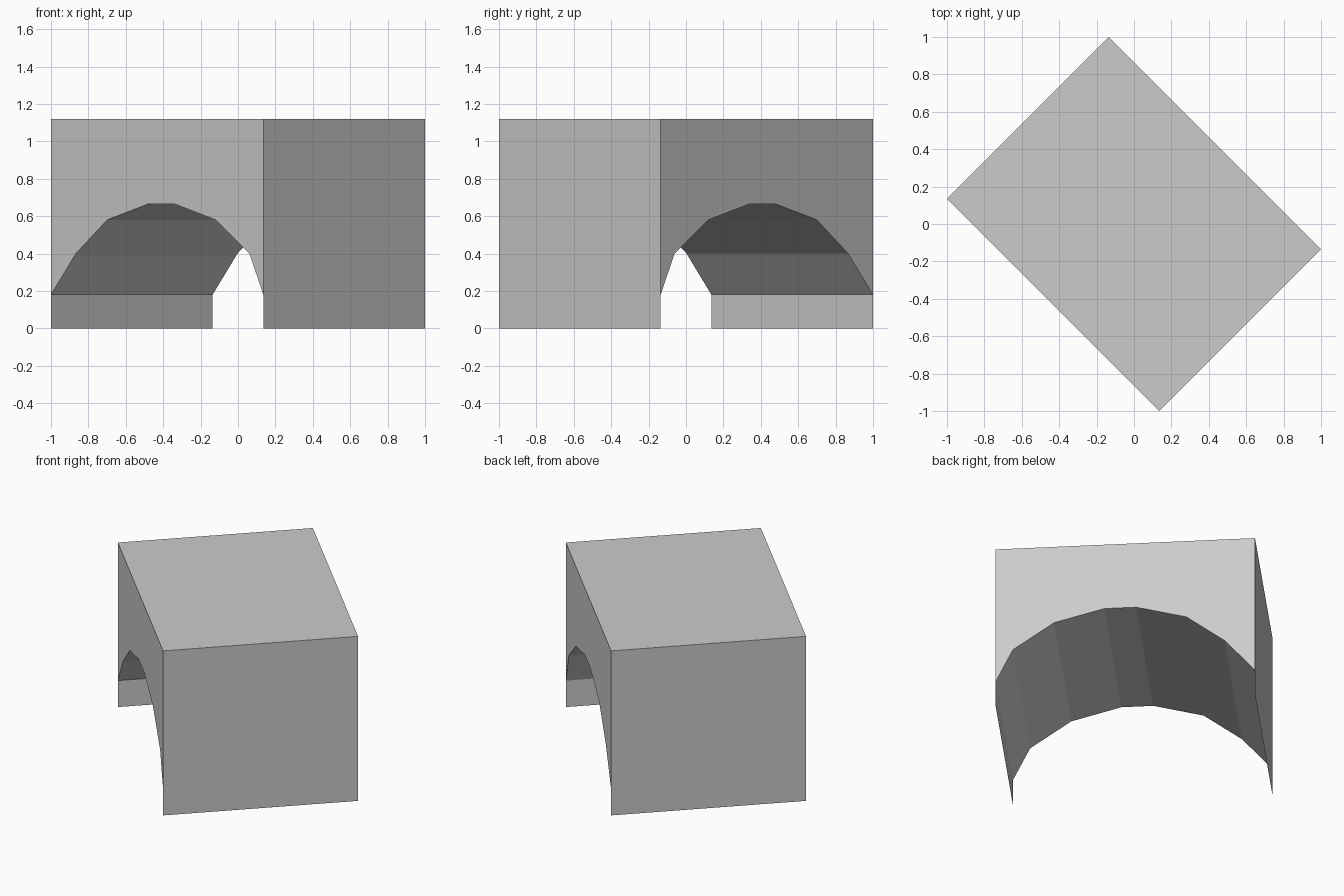
import bpy
import bmesh
from math import radians
from mathutils import Matrix

cube = bpy.data.objects.get("Cube")
if cube:
    bpy.data.objects.remove(cube, do_unlink=True)

HALF_LENGTH, HALF_DEPTH = 0.803, 0.611
HEIGHT, SPRING = 1.12, 0.18
TURN = Matrix.Rotation(radians(-45), 4, "Z")

grey = bpy.data.materials.new("plain_grey")
grey.use_nodes = True
colour = (0.6, 0.6, 0.6, 1)
grey.diffuse_color = colour
grey.node_tree.nodes["Principled BSDF"].inputs["Base Color"].default_value = colour


def extrude_profile(name, points, closed):
    """Extrude an (along, height) profile through the depth of the block."""
    bm = bmesh.new()
    front = [bm.verts.new((u, -HALF_DEPTH, z)) for u, z in points]
    back = [bm.verts.new((u, HALF_DEPTH, z)) for u, z in points]
    for i in range(len(points) if closed else len(points) - 1):
        j = (i + 1) % len(points)
        bm.faces.new((front[i], front[j], back[j], back[i]))
    if closed:
        bm.faces.new(front)
        bm.faces.new(back[::-1])
        bmesh.ops.recalc_face_normals(bm, faces=bm.faces)
    bm.transform(TURN)
    mesh = bpy.data.meshes.new(name)
    bm.to_mesh(mesh)
    bm.free()
    mesh.materials.append(grey)
    obj = bpy.data.objects.new(name, mesh)
    bpy.context.collection.objects.link(obj)
    return obj


# Block with a faceted, slightly lopsided arch running through it
arch = [(-HALF_LENGTH, SPRING), (-0.615, 0.4), (-0.378, 0.58), (-0.067, 0.665),
        (0.131, 0.665), (0.442, 0.58), (0.697, 0.4), (HALF_LENGTH, SPRING)]
extrude_profile("arch_block", arch + [(HALF_LENGTH, HEIGHT), (-HALF_LENGTH, HEIGHT)], True)

# Thin skirts carrying the two side walls down to the ground
extrude_profile("left_skirt", [(HALF_LENGTH, SPRING), (HALF_LENGTH, 0)], False)
extrude_profile("right_skirt", [(-HALF_LENGTH, 0), (-HALF_LENGTH, SPRING)], False)
